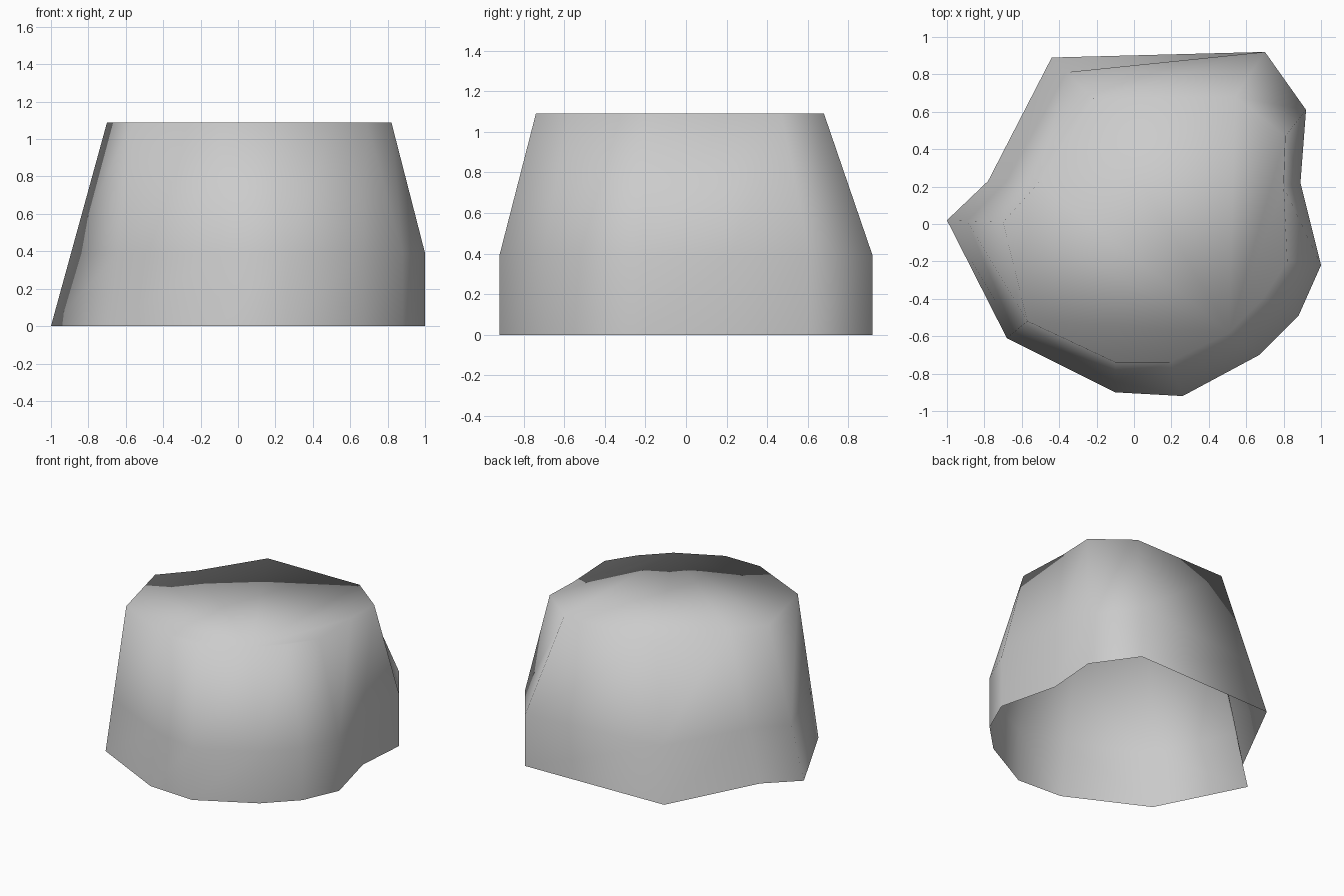
import bpy
import bmesh
from mathutils import Vector

default_cube = bpy.data.objects.get("Cube")
if default_cube:
    bpy.data.objects.remove(default_cube, do_unlink=True)

# Matching outlines of the rock's foot and of its flat top, counter-clockwise
FOOT = [(-1, .02), (-.68, -.61), (-.1, -.9), (.26, -.92), (.67, -.7), (.88, -.49),
        (1, -.22), (.89, .22), (.92, .61), (.7, .92), (-.44, .89), (-.78, .23)]
TOP = [(-.7, .01), (-.57, -.52), (-.1, -.74), (.19, -.74), (.51, -.58), (.69, -.4),
       (.82, -.2), (.8, .2), (.81, .47), (.54, .68), (-.22, .67), (-.51, .22)]
SHOULDER_HEIGHT = .39
HEIGHT = 1.09
FAN_CORNER = 4


def make_material(name, colour):
    material = bpy.data.materials.new(name)
    material.use_nodes = True
    material.diffuse_color = colour
    material.node_tree.nodes["Principled BSDF"].inputs["Base Color"].default_value = colour
    return material


def shoulder_point(foot, top):
    """The right side rises straight before tapering; the left tapers all the way."""
    taper = SHOULDER_HEIGHT / HEIGHT if foot[0] < 0 else 0
    return Vector(foot).lerp(Vector(top), taper)


def add_ring(bm, outline, z):
    return [bm.verts.new((x, y, z)) for x, y in outline]


def bridge(bm, lower, upper):
    for i in range(len(lower)):
        j = (i + 1) % len(lower)
        bm.faces.new((lower[i], lower[j], upper[j], upper[i]))


# Rock shell: three stacked rings, open underneath
bm = bmesh.new()
foot_ring = add_ring(bm, FOOT, 0)
shoulder_ring = add_ring(bm, [shoulder_point(f, t) for f, t in zip(FOOT, TOP)], SHOULDER_HEIGHT)
top_ring = add_ring(bm, TOP, HEIGHT)
bridge(bm, foot_ring, shoulder_ring)
bridge(bm, shoulder_ring, top_ring)

# Flat top: a fan of triangles from one front corner
fan = top_ring[FAN_CORNER:] + top_ring[:FAN_CORNER]
for left, right in zip(fan[1:], fan[2:]):
    bm.faces.new((fan[0], left, right))

# Soft shading runs over every edge
for face in bm.faces:
    face.smooth = True
mesh = bpy.data.meshes.new("rock")
bm.to_mesh(mesh)
bm.free()
mesh.materials.append(make_material("stone_grey", (.6, .6, .6, 1)))
rock = bpy.data.objects.new("rock", mesh)
bpy.context.scene.collection.objects.link(rock)
